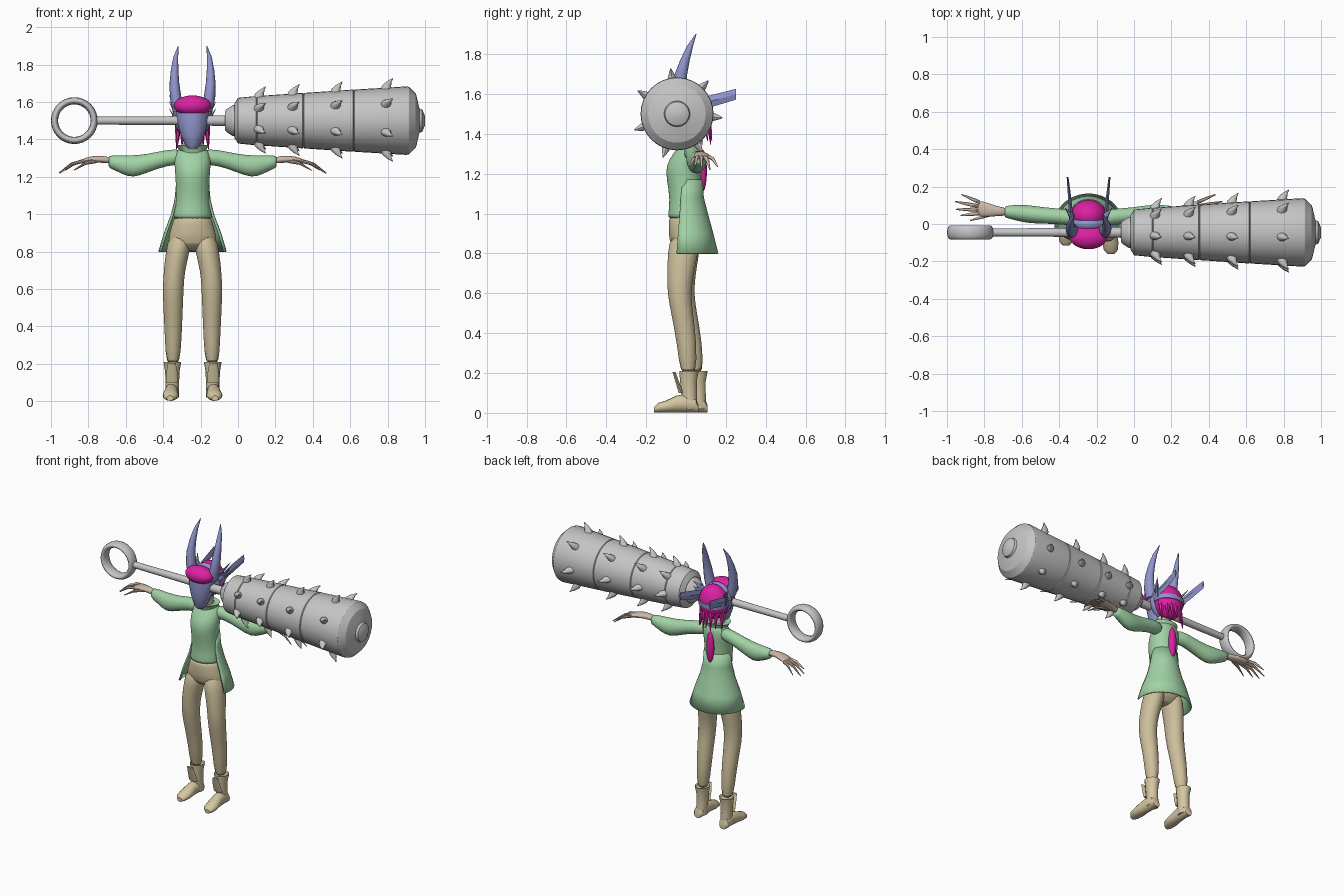
import bpy, bmesh, math
from math import sin, cos, pi, radians
from mathutils import Vector

if "Cube" in bpy.data.objects:
    bpy.data.objects.remove(bpy.data.objects["Cube"])

CX = -0.243  # middle of the figure


def material(name, r, g, b):
    m = bpy.data.materials.new(name)
    m.use_nodes = True
    m.diffuse_color = (r, g, b, 1)
    m.node_tree.nodes["Principled BSDF"].inputs["Base Color"].default_value = (r, g, b, 1)
    return m


green = material("soft green", .36, .65, .38)
tan = material("trouser tan", .61, .52, .33)
leather = material("boot leather", .66, .57, .36)
steel = material("light steel", .56, .56, .56)
blue = material("lavender blue", .28, .30, .60)
pink = material("hair magenta", .72, .015, .37)
skin = material("skin", .60, .47, .38)


def finish(bm, name, mat, subdivide, sharp=40):
    bmesh.ops.recalc_face_normals(bm, faces=bm.faces)
    me = bpy.data.meshes.new(name)
    bm.to_mesh(me)
    bm.free()
    me.materials.append(mat)
    for p in me.polygons:
        p.use_smooth = True
    me.set_sharp_from_angle(angle=radians(sharp))
    ob = bpy.data.objects.new(name, me)
    bpy.context.collection.objects.link(ob)
    if subdivide:
        mod = ob.modifiers.new("Smooth", "SUBSURF")
        mod.levels = mod.render_levels = subdivide
    return ob


def loft(name, mat, axis, rings, n=14, subdivide=0, arc=None, sharp=40):
    """Skin ellipses given as (x, y, z, half width, half depth) across one axis."""
    bm = bmesh.new()
    u, v = {"x": ((0, 1, 0), (0, 0, 1)), "y": ((1, 0, 0), (0, 0, 1)),
            "z": ((1, 0, 0), (0, 1, 0))}[axis]
    u, v = Vector(u), Vector(v)
    lo, hi = arc or (0, 2 * pi)
    steps = n - 1 if arc else n
    rows = []
    for x, y, z, a, b in rings:
        angles = [lo + (hi - lo) * i / steps for i in range(n)]
        rows.append([bm.verts.new(Vector((x, y, z)) + u * a * cos(t) + v * b * sin(t))
                     for t in angles])
    for r, s in zip(rows, rows[1:]):
        for i in range(steps):
            j = (i + 1) % n
            bm.faces.new((r[i], r[j], s[j], s[i]))
    if not arc:
        bm.faces.new(rows[0])
        bm.faces.new(rows[-1])
    return finish(bm, name, mat, subdivide, sharp)


def ball(name, mat, pos, size):
    bm = bmesh.new()
    bmesh.ops.create_uvsphere(bm, u_segments=20, v_segments=12, radius=1)
    bmesh.ops.scale(bm, vec=size, verts=bm.verts)
    bmesh.ops.translate(bm, vec=pos, verts=bm.verts)
    return finish(bm, name, mat, 0)


# Spiked club lying across the head
AY, AZ = -.045, 1.5
def lathe(name, profile):
    return loft(name, steel, "x", [(x, AY, AZ, r, r) for x, r in profile], 32, sharp=25)

lathe("club_handle", [(-.77, .021), (-.3, .024), (-.05, .029)])
lathe("club_collar", [(-.07, .05), (-.06, .062), (-.03, .082), (-.01, .085)])

def club_radius(x):
    return .125 + .06 * x / .9

body = [(-.02, .09), (0, .122)]
for seam in (.1, .35, .62):
    r = club_radius(seam)
    body += [(seam - .004, r), (seam, r - .006), (seam + .004, r)]
body += [(.9, .183), (.915, .18), (.95, .145), (.955, .13), (.97, .065), (.985, .06), (1, .025)]
lathe("club_body", body)

bpy.ops.mesh.primitive_torus_add(major_segments=32, minor_segments=12, major_radius=.106,
                                 minor_radius=.019, location=(-.875, AY, AZ),
                                 rotation=(pi / 2, 0, 0))
ring = bpy.context.object
ring.name = "club_ring"
ring.scale.z = 2
ring.data.materials.append(steel)
bpy.ops.object.shade_smooth()

for x in (.11, .29, .52, .79):
    for k in range(7):
        t = radians(8) + k * 2 * pi / 7
        r = club_radius(x) - .012
        spike = loft("club_spike", steel, "z", [(0, 0, 0, .03, .025), (.005, 0, .025, .024, .019),
                     (.018, 0, .045, .014, .011), (.038, 0, .064, .002, .002)], 10)
        spike.location = (x, AY - sin(t) * r, AZ + cos(t) * r)
        spike.rotation_euler.x = t

# Jacket: body, collar, open-fronted tail
def stack(name, mat, rows, **kw):
    return loft(name, mat, "z", [(CX, y, z, a, b) for z, y, a, b in rows], **kw)

stack("jacket_body", green, [(.975, 0, .105, .092), (.985, 0, .105, .092), (1.07, 0, .09, .08),
      (1.17, -.01, .09, .088), (1.24, -.012, .096, .092), (1.3, .01, .1, .075),
      (1.34, .02, .085, .058), (1.36, .02, .06, .045)], n=20, subdivide=1)
stack("jacket_collar", green, [(1.31, .015, .08, .06), (1.335, .01, .066, .056),
      (1.37, .005, .09, .072), (1.365, .005, .08, .064)], n=20)
stack("neck", skin, [(1.33, .01, .05, .045), (1.42, 0, .045, .04)])
tail = stack("jacket_tail", green, [(1.17, .005, .088, .078), (1.08, 0, .096, .09),
             (1, 0, .115, .11), (.9, 0, .153, .138), (.8, 0, .183, .163)],
             n=24, arc=(radians(-17), radians(197)))
shell = tail.modifiers.new("Thickness", "SOLIDIFY")
shell.thickness = .01

# Trousers
stack("trouser_hips", tan, [(.985, 0, .1, .085), (.97, 0, .103, .087), (.9, -.003, .125, .086),
      (.84, -.005, .135, .075), (.8, 0, .1, .03)], n=20, subdivide=1)

for s, side in ((1, "left"), (-1, "right")):
    def at(d):
        return CX + s * d

    def lag(z):  # the right leg stands a little further back
        return .045 * (1 - z / .9) if s < 0 else 0

    leg = [(.9, .065, -.003, .06, .078), (.8, .078, -.015, .066, .078), (.7, .098, -.028, .057, .068),
           (.6, .104, -.035, .057, .06), (.5, .104, -.02, .053, .056), (.35, .103, .005, .046, .05),
           (.18, .105, .012, .038, .042)]
    loft(side + "_trouser_leg", tan, "z",
         [(at(d), y + lag(z), z, a, b) for z, d, y, a, b in leg], n=16, subdivide=1)

    # Boots
    shift = lag(0)
    shaft = [(.02, .02, .036, .038), (.1, .015, .036, .04), (.16, .012, .039, .043),
             (.21, .015, .047, .05), (.2, .015, .04, .043)]
    loft(side + "_boot_shaft", leather, "z",
         [(at(.108), y + shift, z, a, b) for z, y, a, b in shaft])
    foot = [(.062, .025, .02), (.05, .034, .035), (0, .036, .047), (-.05, .037, .042),
            (-.1, .043, .03), (-.14, .037, .024), (-.16, .018, .014)]
    loft(side + "_boot_foot", leather, "y",
         [(at(.112 + .05 * max(0, -y)), y + shift, h + .002, a, h) for y, a, h in foot], n=16)
    loft(side + "_boot_tongue", leather, "z", [(at(.11), -.025 + shift, .1, .033, .012),
         (at(.11), -.042 + shift, .15, .03, .01), (at(.112), -.06 + shift, .205, .022, .008)], n=10)

    # Sleeves and hands
    sleeve = [(.05, .025, 1.305, .045, .045), (.13, .04, 1.305, .042, .042),
              (.24, .045, 1.272, .044, .05), (.32, .053, 1.253, .05, .062),
              (.38, .06, 1.265, .044, .05), (.44, .065, 1.28, .033, .034), (.45, .065, 1.28, .028, .03)]
    loft(side + "_sleeve", green, "x", [(at(d), *rest) for d, *rest in sleeve], n=16, subdivide=1)
    palm = [(.43, .065, 1.285, .022, .02), (.49, .068, 1.296, .026, .019),
            (.55, .078, 1.292, .042, .018), (.6, .085, 1.28, .044, .012)]
    loft(side + "_palm", skin, "x", [(at(d), *rest) for d, *rest in palm], subdivide=1)
    # base reach, base y, tip reach, tip y, tip z
    for d, y, tip, ty, tz in ((.58, .115, .68, .158, 1.235), (.59, .096, .715, .12, 1.22),
                              (.59, .077, .71, .078, 1.22), (.58, .058, .685, .045, 1.235),
                              (.51, .055, .635, .018, 1.235)):
        mid = (d + tip) / 2
        loft(side + "_finger", skin, "x", [(at(d), y, 1.284, .011, .01),
             (at(mid), (y + ty) / 2, (1.284 + tz) / 2 + .013, .009, .009),
             (at(tip), ty, tz, .003, .003)], n=8)

    # Horns
    horn = [(.075, -.035, 1.55, .03), (.09, -.035, 1.62, .031), (.097, -.025, 1.7, .026),
            (.096, -.005, 1.77, .02), (.09, .02, 1.84, .013), (.076, .05, 1.9, .002)]
    loft(side + "_horn", blue, "z", [(at(d), y, z, r, r * 1.2) for d, y, z, r in horn], n=12)
    # Flat blades and feathers sweeping back beside the hair
    loft(side + "_back_blade", blue, "y", [(at(.092), 0, 1.535, .012, .02),
         (at(.1), .13, 1.565, .009, .03), (at(.112), .25, 1.598, .005, .027)], n=4, sharp=20)
    for k in range(3):
        z = 1.5 + .035 * k
        loft(side + "_feather", blue, "x", [(at(.08), .03, z, .028, .014),
             (at(.105), .055, z + .03, .016, .01), (at(.125), .085, z + .065, .002, .002)], n=6)

# Head: mask, headband and hair
stack("mask", blue, [(1.35, -.065, .02, .022), (1.37, -.06, .04, .04), (1.43, -.05, .066, .062),
      (1.5, -.04, .086, .08), (1.57, -.03, .09, .085)], n=20)
ball("headband", blue, (CX, 0, 1.52), (.102, .055, .11))
ball("fringe", pink, (CX, -.07, 1.58), (.1, .065, .055))
ball("back_hair", pink, (CX, .045, 1.515), (.098, .085, .115))
stack("back_strap", blue, [(1.5, .045, .1, .088), (1.53, .045, .102, .089)], n=24)
for k in range(7):
    d = (k - 3) * .026
    y = .118 - 8 * d * d
    loft("hair_strand", pink, "z", [(CX + d, y - .02, 1.53, .018, .016),
         (CX + d, y, 1.44, .015, .012), (CX + d * 1.1, y + .012, 1.345 + .02 * (k % 2), .002, .002)], n=6)
ball("hair_tail", pink, (CX, .083, 1.215), (.027, .022, .105))
